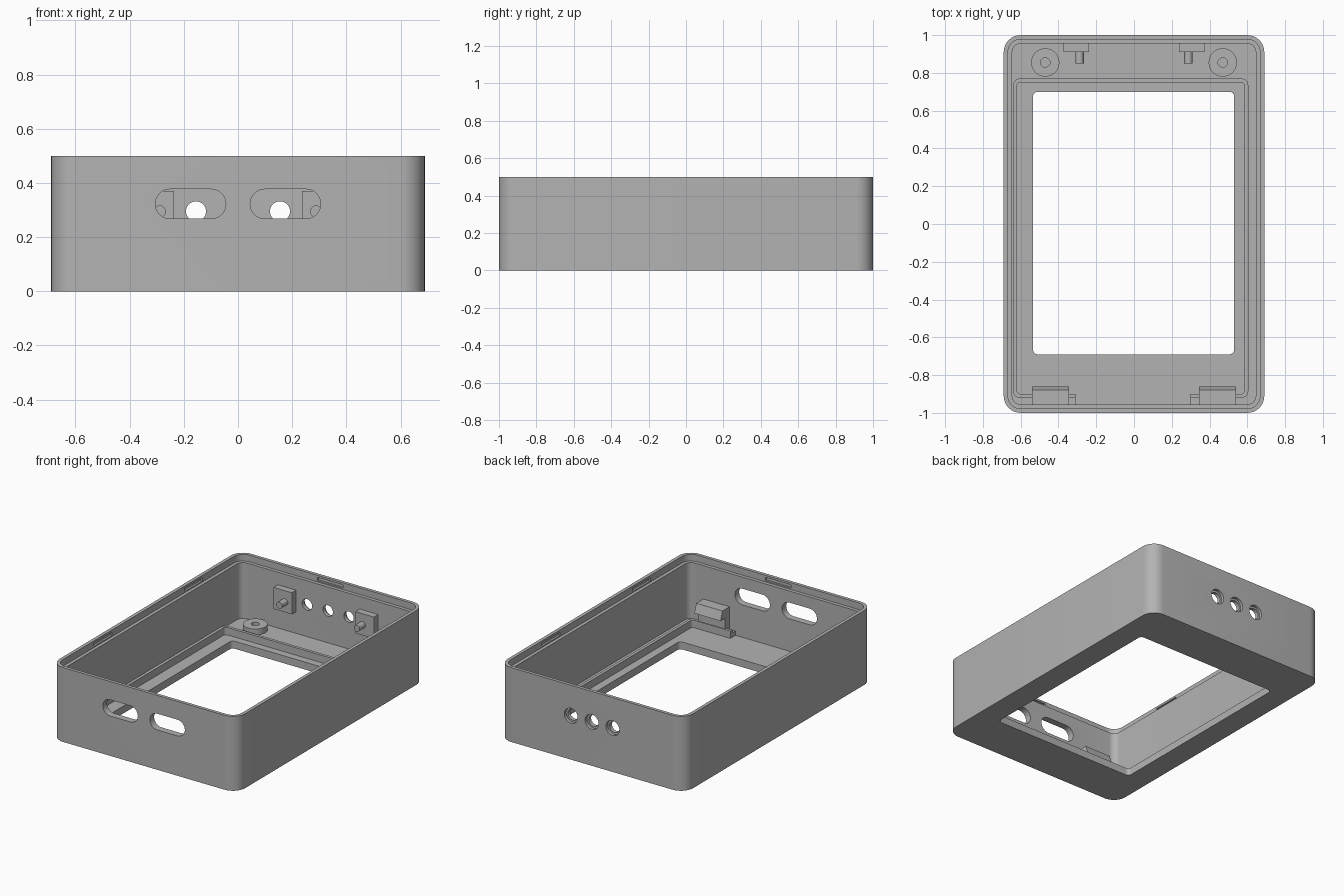
import bpy, bmesh, math
from mathutils import Matrix, Vector

if "Cube" in bpy.data.objects:
    bpy.data.objects.remove(bpy.data.objects["Cube"])

grey = bpy.data.materials.new("mid grey")
grey.diffuse_color = (0.45, 0.45, 0.45, 1)
grey.use_nodes = True
grey.node_tree.nodes["Principled BSDF"].inputs["Base Color"].default_value = grey.diffuse_color


def rounded(x0, x1, y0, y1, r, n=8):
    """Outline of a rounded rectangle, counter-clockwise."""
    pts = []
    for k, (cx, cy) in enumerate([(x1 - r, y1 - r), (x0 + r, y1 - r),
                                  (x0 + r, y0 + r), (x1 - r, y0 + r)]):
        for i in range(n + 1):
            a = math.pi / 2 * (k + i / n)
            pts.append((cx + r * math.cos(a), cy + r * math.sin(a)))
    return pts


def circle(cx, cy, r, n=32):
    return [(cx + r * math.cos(2 * math.pi * i / n),
             cy + r * math.sin(2 * math.pi * i / n)) for i in range(n)]


def prism(name, pts, lo, hi, axis="z"):
    """Extrude an outline along z, or an x-z outline along y."""
    bm = bmesh.new()
    place = (lambda p, d: (p[0], p[1], d)) if axis == "z" else (lambda p, d: (p[0], d, p[1]))
    a = [bm.verts.new(place(p, lo)) for p in pts]
    b = [bm.verts.new(place(p, hi)) for p in pts]
    bm.faces.new(a)
    bm.faces.new(b)
    for i in range(len(pts)):
        j = (i + 1) % len(pts)
        bm.faces.new((a[i], a[j], b[j], b[i]))
    bmesh.ops.recalc_face_normals(bm, faces=bm.faces)
    me = bpy.data.meshes.new(name)
    bm.to_mesh(me)
    bm.free()
    me.materials.append(grey)
    ob = bpy.data.objects.new(name, me)
    bpy.context.collection.objects.link(ob)
    return ob


def box(name, x0, x1, y0, y1, z0, z1):
    return prism(name, [(x0, y0), (x1, y0), (x1, y1), (x0, y1)], z0, z1)


def cut(ob, *cutters):
    bpy.context.view_layer.objects.active = ob
    for c in cutters:
        m = ob.modifiers.new("cut", "BOOLEAN")
        m.operation, m.solver, m.object = "DIFFERENCE", "EXACT", c
        bpy.ops.object.modifier_apply(modifier=m.name)
        bpy.data.objects.remove(c)
    return ob


# Case: walls, lid recess, cavity and window
case = prism("case", rounded(-0.69, 0.69, -1, 1, 0.09), 0, 0.5)
cut(case,
    prism("cavity", rounded(-0.645, 0.645, -0.955, 0.955, 0.045), 0.05, 0.6),
    prism("lid_recess", rounded(-0.667, 0.667, -0.978, 0.978, 0.067), 0.455, 0.6),
    prism("window", rounded(-0.535, 0.53, -0.69, 0.70, 0.025), -0.1, 0.2))

# Cable slots in the front wall
for s in (-1, 1):
    x0, x1 = sorted((s * 0.045, s * 0.305))
    cut(case, prism("cable_slot", rounded(x0, x1, 0.268, 0.377, 0.0544), -1.1, -0.9, "y"))

# Button holes with counterbores in the back wall
for x in (-0.155, 0, 0.155):
    cut(case, prism("hole", circle(x, 0.295, 0.037), 0.9, 1.1, "y"),
        prism("counterbore", circle(x, 0.295, 0.05), 0.98, 1.1, "y"))

# Snap notches in the lid recess
for s in (-1, 1):
    for y in (-0.48, 0.48):
        cut(case, box("notch", s * 0.673 - 0.007, s * 0.673 + 0.007,
                      y - 0.095, y + 0.095, 0.463, 0.486))
    cut(case, box("notch", -0.095, 0.095, s * 0.984 - 0.007, s * 0.984 + 0.007, 0.463, 0.486))

# Raised floor around the board pocket
floor = prism("raised_floor", rounded(-0.65, 0.65, -0.96, 0.96, 0.045), 0.04, 0.08)
cut(floor, prism("pocket", rounded(-0.63, 0.595, -0.91, 0.76, 0.025), 0, 0.2),
    box("front_gap", -0.31, 0.30, -1.1, -0.8, 0, 0.2))

# Rib that holds the board
rib = prism("board_rib", rounded(-0.64, 0.605, -0.92, 0.77, 0.035), 0.04, 0.10)
cut(rib, prism("pocket", rounded(-0.62, 0.585, -0.90, 0.75, 0.02), 0, 0.2),
    box("front_gap", -0.31, 0.30, -1.1, -0.8, 0, 0.2))

parts = [case, floor, rib]
for s, side in ((-1, "left"), (1, "right")):
    # Screw boss
    boss = prism(side + "_screw_boss", circle(s * 0.47, 0.855, 0.075), 0.07, 0.12)
    cut(boss, prism("screw_hole", circle(s * 0.47, 0.855, 0.025), 0.085, 0.2))
    # Mounting block and peg on the back wall
    x0, x1 = sorted((s * 0.237, s * 0.373))
    block = box(side + "_block", x0, x1, 0.91, 0.96, 0.225, 0.37)
    peg = prism(side + "_peg", circle(s * 0.288, 0.295, 0.022, 20), 0.85, 0.915, "y")
    # Board clip: post, hook with sloped top
    x0, x1 = sorted((s * 0.345, s * 0.54))
    post = box(side + "_clip_post", x0, x1, -0.96, -0.905, 0.04, 0.20)
    hook = box(side + "_clip_hook", x0, x1, -0.96, -0.86, 0.17, 0.23)
    for v in hook.data.vertices:
        if v.co.z > 0.2 and v.co.y > -0.9:
            v.co.y -= 0.02
    parts += [boss, block, peg, post, hook]

# Smooth rounded corners, keep edges sharp
for ob in bpy.context.view_layer.objects:
    ob.select_set(ob in parts)
bpy.context.view_layer.objects.active = case
bpy.ops.object.shade_smooth_by_angle(angle=math.radians(30))
